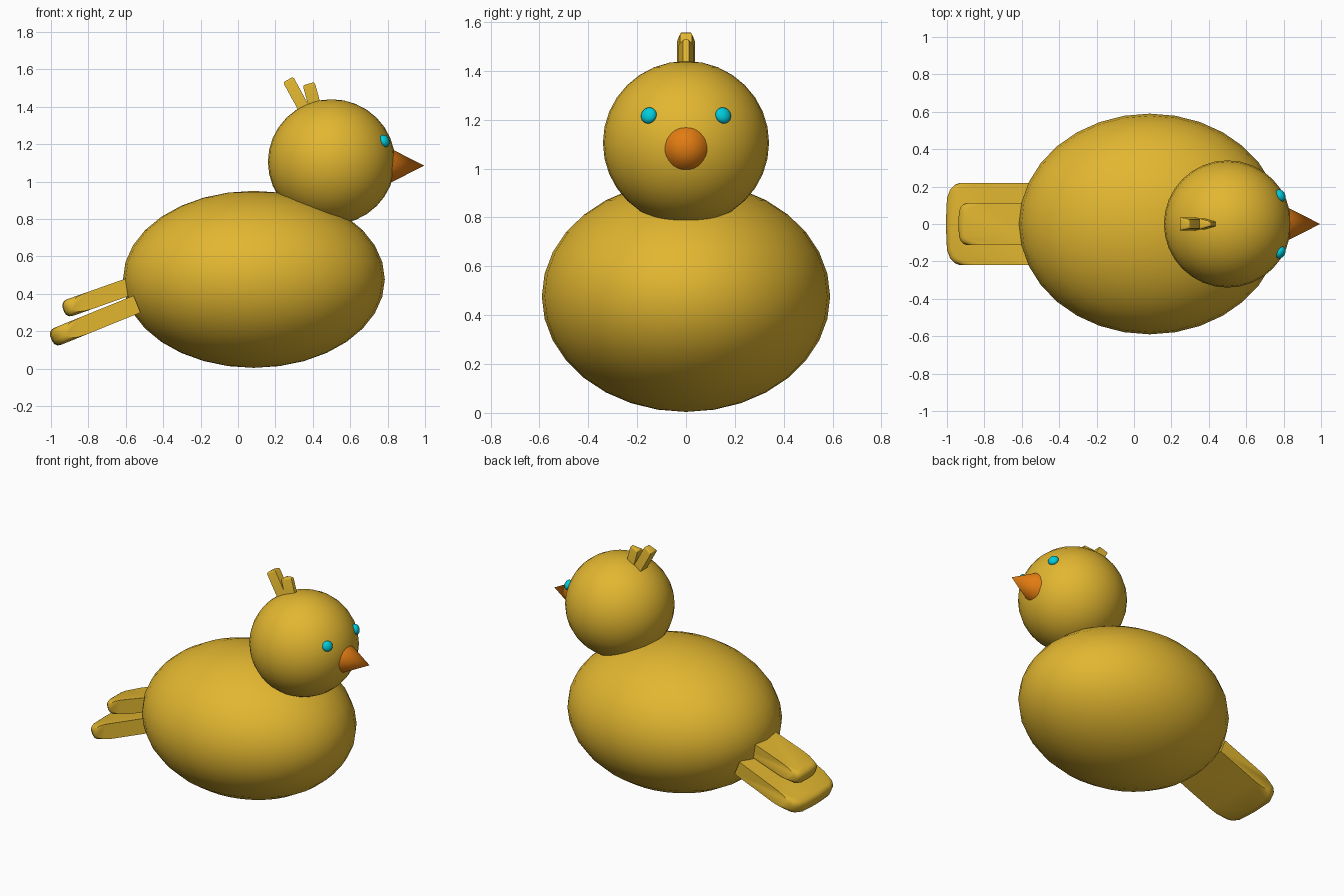
import bpy, bmesh, math
from mathutils import Vector, Matrix

if "Cube" in bpy.data.objects:
    bpy.data.objects.remove(bpy.data.objects["Cube"])


def material(name, rgb):
    m = bpy.data.materials.new(name)
    m.diffuse_color = (*rgb, 1)
    m.use_nodes = True
    m.node_tree.nodes["Principled BSDF"].inputs["Base Color"].default_value = m.diffuse_color
    return m


GOLD = material("gold", (0.76, 0.47, 0.03))
ORANGE = material("orange", (0.76, 0.20, 0.006))
CYAN = material("cyan", (0.0, 0.60, 0.70))


def finish(ob, name, mat, angle=40):
    ob.name = name
    ob.data.materials.append(mat)
    bpy.ops.object.select_all(action='DESELECT')
    ob.select_set(True)
    bpy.context.view_layer.objects.active = ob
    bpy.ops.object.shade_smooth_by_angle(angle=math.radians(angle))
    return ob


def ball(name, loc, radii, mat, segments=32, rings=16):
    bpy.ops.mesh.primitive_uv_sphere_add(segments=segments, ring_count=rings, location=loc)
    ob = bpy.context.object
    ob.scale = radii
    return finish(ob, name, mat)


def slab(name, plan, thick, start, tip, bevel, mat):
    """Extrude a plan outline (u along start->tip, v along y), rounding the rim at the tip."""
    start, tip = Vector(start), Vector(tip)
    length = (tip - start).length
    d = (tip - start).normalized()
    side = Vector((0, 1, 0))
    n = d.cross(side)
    bm = bmesh.new()
    vs = [bm.verts.new((u, v, -thick / 2)) for u, v in plan]
    base = bm.faces.new(vs)
    ext = bmesh.ops.extrude_face_region(bm, geom=[base])
    bmesh.ops.translate(bm, vec=(0, 0, thick),
                        verts=[g for g in ext["geom"] if isinstance(g, bmesh.types.BMVert)])
    umin = max(u for u, v in plan) - 0.1
    rim = [e for e in bm.edges if abs(e.verts[0].co.z - e.verts[1].co.z) < 1e-5
           and all(v.co.x > umin for v in e.verts)]
    if bevel:
        bmesh.ops.bevel(bm, geom=rim, offset=bevel, segments=3, profile=0.5, affect='EDGES')
    rot = Matrix((d, side, n)).transposed().to_4x4()
    bm.transform(Matrix.Translation(start) @ rot)
    bmesh.ops.recalc_face_normals(bm, faces=bm.faces)
    me = bpy.data.meshes.new(name)
    bm.to_mesh(me)
    bm.free()
    ob = bpy.data.objects.new(name, me)
    bpy.context.collection.objects.link(ob)
    return finish(ob, name, mat, 35)


def feather_plan(length, w, cu, cv):
    """Outline with straight sides and a softly bowed, rounded end."""
    half = [(0, w), (length - cu, w), (length - cu * 0.65, w - cv * 0.12),
            (length - cu * 0.32, w - cv * 0.42), (length - cu * 0.08, w - cv)]
    return half + [(length, 0)] + [(u, -v) for u, v in reversed(half)]


# Body and head
ball("body", (0.085, 0, 0.477), (0.70, 0.59, 0.473), GOLD)
ball("head", (0.50, 0, 1.105), (0.34, 0.34, 0.335), GOLD)

# Beak
bpy.ops.mesh.primitive_cone_add(vertices=32, radius1=0.102, radius2=0, depth=0.20,
                                location=(0.895, 0, 1.085), rotation=(0, math.pi / 2, 0))
finish(bpy.context.object, "beak", ORANGE)

# Eyes, flattened against the head
for s, label in ((1, "left"), (-1, "right")):
    ob = ball(label + "_eye", (0.783, s * 0.152, 1.217), (0.034, 0.034, 0.024), CYAN, 24, 12)
    ob.rotation_euler = Vector((0.283, s * 0.152, 0.112)).to_track_quat('Z', 'Y').to_euler()

# Tail: wide lower feather and narrow upper feather
slab("lower_tail", feather_plan(0.495, 0.22, 0.08, 0.08), 0.098,
     (-0.54, 0, 0.345), (-0.995, 0, 0.16), 0.035, GOLD)
slab("upper_tail", feather_plan(0.46, 0.112, 0.045, 0.045), 0.094,
     (-0.50, 0, 0.467), (-0.93, 0, 0.315), 0.035, GOLD)


# Head tuft: two little feathers, wedge-shaped towards the front
def tuft(name, base, top, width, back, front):
    base, top = Vector(base), Vector(top)
    d = (top - base).normalized()
    across = Vector((d.z, 0, -d.x)) * width / 2
    bm = bmesh.new()
    ends = [[bm.verts.new(p + k * across + Vector((0, y, 0)))
             for k, y in ((-1, -back), (1, -front), (1, front), (-1, back))]
            for p in (base, top)]
    bm.faces.new(ends[0])
    cap = bm.faces.new(ends[1])
    for i in range(4):
        j = (i + 1) % 4
        bm.faces.new((ends[0][i], ends[0][j], ends[1][j], ends[1][i]))
    bmesh.ops.recalc_face_normals(bm, faces=bm.faces)
    bmesh.ops.bevel(bm, geom=list(cap.edges), offset=0.011, segments=3,
                    profile=0.5, affect='EDGES')
    me = bpy.data.meshes.new(name)
    bm.to_mesh(me)
    bm.free()
    ob = bpy.data.objects.new(name, me)
    bpy.context.collection.objects.link(ob)
    finish(ob, name, GOLD, 35)


tuft("back_tuft", (0.375, 0, 1.35), (0.268, 0, 1.545), 0.062, 0.036, 0.024)
tuft("front_tuft", (0.42, 0, 1.37), (0.378, 0, 1.523), 0.066, 0.030, 0.012)
